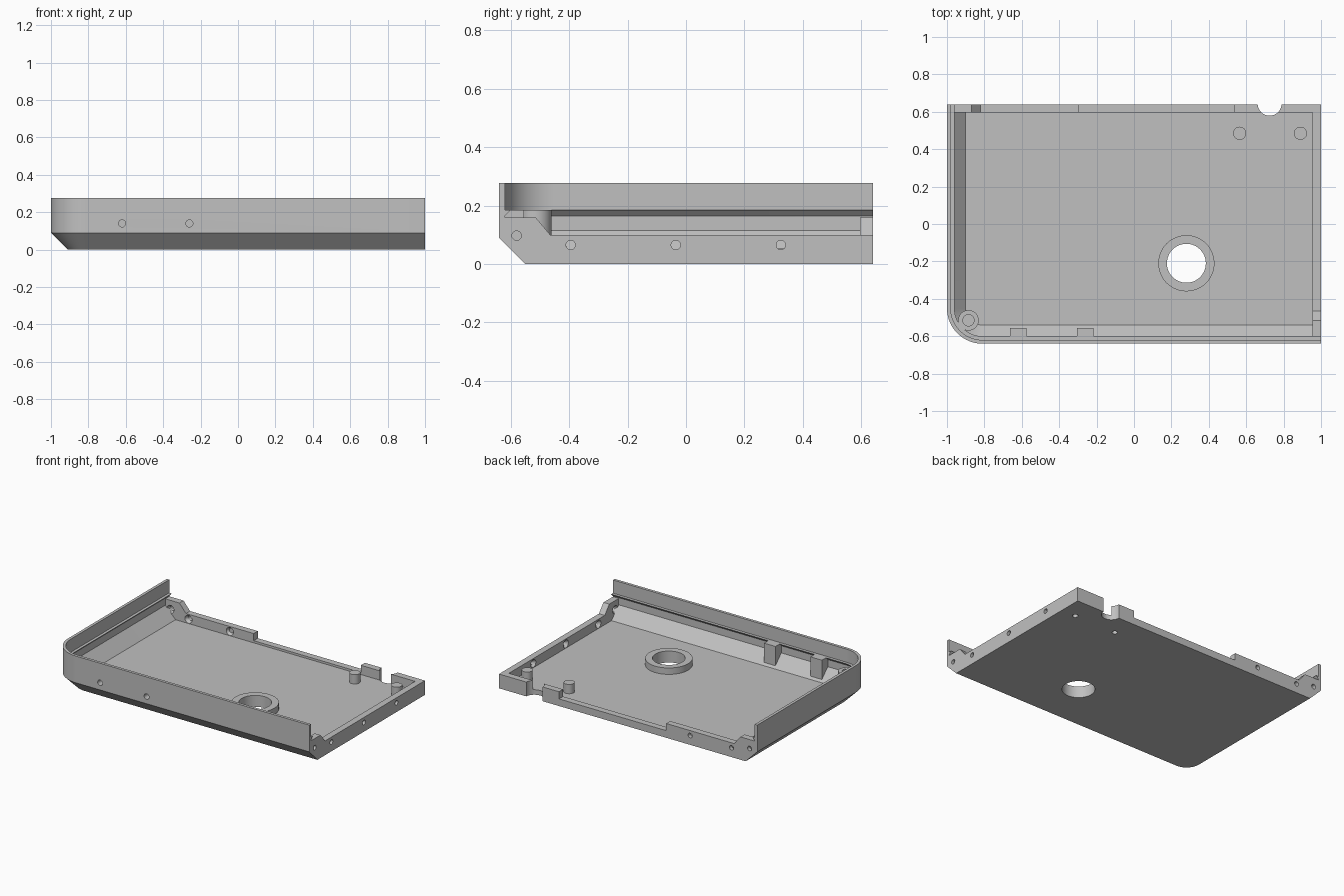
import bpy
import bmesh
from math import cos, sin, pi, radians
from mathutils import Vector

if "Cube" in bpy.data.objects:
    bpy.data.objects.remove(bpy.data.objects["Cube"], do_unlink=True)

grey = bpy.data.materials.new("plain grey")
grey.use_nodes = True
GREY = (0.53, 0.53, 0.53, 1)
grey.diffuse_color = GREY
grey.node_tree.nodes["Principled BSDF"].inputs["Base Color"].default_value = GREY

HX, HY = 1.0, 0.64      # half sizes
FLOOR = 0.035           # top of the floor
WALL = 0.045            # thickness of the low walls
RADIUS = 0.19           # rounded corner


def finish(name, bm):
    bmesh.ops.recalc_face_normals(bm, faces=bm.faces)
    mesh = bpy.data.meshes.new(name)
    bm.to_mesh(mesh)
    bm.free()
    mesh.materials.append(grey)
    ob = bpy.data.objects.new(name, mesh)
    bpy.context.collection.objects.link(ob)
    return ob


def prism(name, outline, place, start, end):
    """Extrude a 2D outline between two positions along one axis."""
    bm = bmesh.new()
    a = [bm.verts.new(place(u, z, start)) for u, z in outline]
    b = [bm.verts.new(place(u, z, end)) for u, z in outline]
    bm.faces.new(a)
    bm.faces.new(b)
    n = len(a)
    for i in range(n):
        j = (i + 1) % n
        bm.faces.new((a[i], a[j], b[j], b[i]))
    return finish(name, bm)


def cylinder(name, start, end, r1, r2=None, sides=32):
    start, end = Vector(start), Vector(end)
    axis = end - start
    bm = bmesh.new()
    bmesh.ops.create_cone(bm, cap_ends=True, segments=sides, radius1=r1,
                          radius2=r1 if r2 is None else r2, depth=axis.length)
    bm.transform(axis.to_track_quat('Z', 'Y').to_matrix().to_4x4())
    bmesh.ops.translate(bm, verts=bm.verts, vec=(start + end) / 2)
    return finish(name, bm)


def cut(targets, cutter):
    cutter.hide_render = True
    for ob in targets:
        mod = ob.modifiers.new("cut", 'BOOLEAN')
        mod.operation = 'DIFFERENCE'
        mod.solver = 'EXACT'
        mod.object = cutter
        bpy.context.view_layer.objects.active = ob
        bpy.ops.object.modifier_apply(modifier=mod.name)
    bpy.data.objects.remove(cutter, do_unlink=True)


def along_x(y, z, x):
    return (x, y, z)


def along_y(x, z, y):
    return (x, y, z)


# Tray shell: wall section swept along the left side, round corner and front
section = [(0.09, 0), (0, 0.09), (0, 0.277), (0.02, 0.277), (0.02, 0.185),
           (0.04, 0.185), (0.02, 0.165), (0.02, FLOOR + 0.08), (0.10, FLOOR)]
cx, cy = -HX + RADIUS, -HY + RADIUS
STEPS = 20
stations = [(Vector((-HX, HY, 0)), Vector((1, 0, 0)))]
for i in range(STEPS + 1):
    a = pi + pi / 2 * i / STEPS
    out = Vector((cos(a), sin(a), 0))
    stations.append((Vector((cx, cy, 0)) + out * RADIUS, -out))
stations.append((Vector((HX, -HY, 0)), Vector((0, 1, 0))))

bm = bmesh.new()
rows = [[bm.verts.new(p + n * d + Vector((0, 0, z))) for d, z in section]
        for p, n in stations]
for r, s in zip(rows, rows[1:]):
    for k in range(len(section) - 1):
        bm.faces.new((r[k], r[k + 1], s[k + 1], s[k]))
low = bm.verts.new((HX, HY, 0))
high = bm.verts.new((HX, HY, FLOOR))
bm.faces.new([r[0] for r in rows] + [low])
bm.faces.new([r[-1] for r in rows] + [high])
for end_row in (rows[0], rows[-1]):
    bm.faces.new(end_row + [high, low])
shell = finish("tray_shell", bm)

# Low side wall with a raised shoulder next to the front
side_wall = prism("side_wall", [
    (-0.62, 0.16), (-0.62, FLOOR + 0.08), (-0.54, FLOOR), (HY, FLOOR),
    (HY, 0.10), (-0.465, 0.10), (-0.515, 0.16)], along_x, HX - WALL, HX)

# Back wall with a shoulder, a long recess and a tab
back_wall = prism("back_wall", [
    (-0.98, 0.16), (-0.98, FLOOR + 0.08), (-0.90, FLOOR), (HX - WALL, FLOOR),
    (HX - WALL, 0.10), (0.535, 0.10), (0.535, 0.05), (-0.295, 0.05),
    (-0.295, 0.10), (-0.82, 0.10), (-0.87, 0.16)], along_y, HY - WALL, HY)

# Screw blocks behind the front wall
for i, x in enumerate((-0.62, -0.26)):
    block = prism(f"screw_block_{i + 1}", [
        (-0.60, 0.185), (-0.62, 0.165), (-0.62, FLOOR + 0.08),
        (-0.555, FLOOR + 0.015), (-0.555, 0.185)], along_x, x - 0.044, x + 0.044)
    cut([shell, block], cylinder("cutter", (x, -0.7, 0.14), (x, -0.585, 0.14), 0.019))

# Corner post, trimmed to sit inside the sloped corner
post = cylinder("corner_post", (-0.885, -0.515, FLOOR), (-0.885, -0.515, 0.185), 0.055)
bm = bmesh.new()
bm.from_mesh(post.data)
trim = bmesh.ops.bisect_plane(
    bm, geom=bm.verts[:] + bm.edges[:] + bm.faces[:], clear_outer=True,
    plane_co=(cx - 0.057, cy - 0.057, 0), plane_no=(-0.707, -0.707, -1))
bmesh.ops.holes_fill(bm, edges=[e for e in bm.edges if e.is_boundary])
bmesh.ops.recalc_face_normals(bm, faces=bm.faces)
bm.to_mesh(post.data)
bm.free()
cut([post], cylinder("cutter", (-0.885, -0.515, 0.09), (-0.885, -0.515, 0.3), 0.03))

# Raised ring around the round floor opening
ring = cylinder("opening_ring", (0.28, -0.21, FLOOR), (0.28, -0.21, 0.08), 0.15, sides=64)
cut([shell, ring], cylinder("cutter", (0.28, -0.21, -0.1), (0.28, -0.21, 0.2), 0.104, sides=64))

# Floor pins, hollow from below
for i, x in enumerate((0.565, 0.89)):
    pin = cylinder(f"floor_pin_{i + 1}", (x, 0.485, FLOOR), (x, 0.485, 0.10), 0.035)
    cut([shell, pin], cylinder("cutter", (x, 0.485, -0.1), (x, 0.485, 0.085), 0.018))

# Rounded cable notch through the back wall and floor
cut([shell, back_wall], cylinder("cutter", (0.725, HY + 0.003, -0.1),
                                 (0.725, HY + 0.003, 0.3), 0.064))


# Screw holes with countersinks on the inside
def screw_hole(wall, outside, inward):
    p, n = Vector(outside), Vector(inward)
    cut([wall], cylinder("cutter", p - n * 0.05, p + n * 0.1, 0.016))
    cut([wall], cylinder("cutter", p + n * (WALL - 0.018), p + n * (WALL + 0.002),
                         0.016, 0.029))


for y, z in ((-0.58, 0.097), (-0.395, 0.065), (-0.035, 0.065), (0.325, 0.065)):
    screw_hole(side_wall, (HX, y, z), (-1, 0, 0))
for x, z in ((-0.94, 0.097), (-0.80, 0.065), (-0.48, 0.065)):
    screw_hole(back_wall, (x, HY, z), (0, -1, 0))

# Smooth the curved surfaces and keep the edges crisp
for ob in bpy.context.scene.objects:
    ob.select_set(ob.type == 'MESH')
bpy.context.view_layer.objects.active = shell
bpy.ops.object.shade_smooth_by_angle(angle=radians(30))
